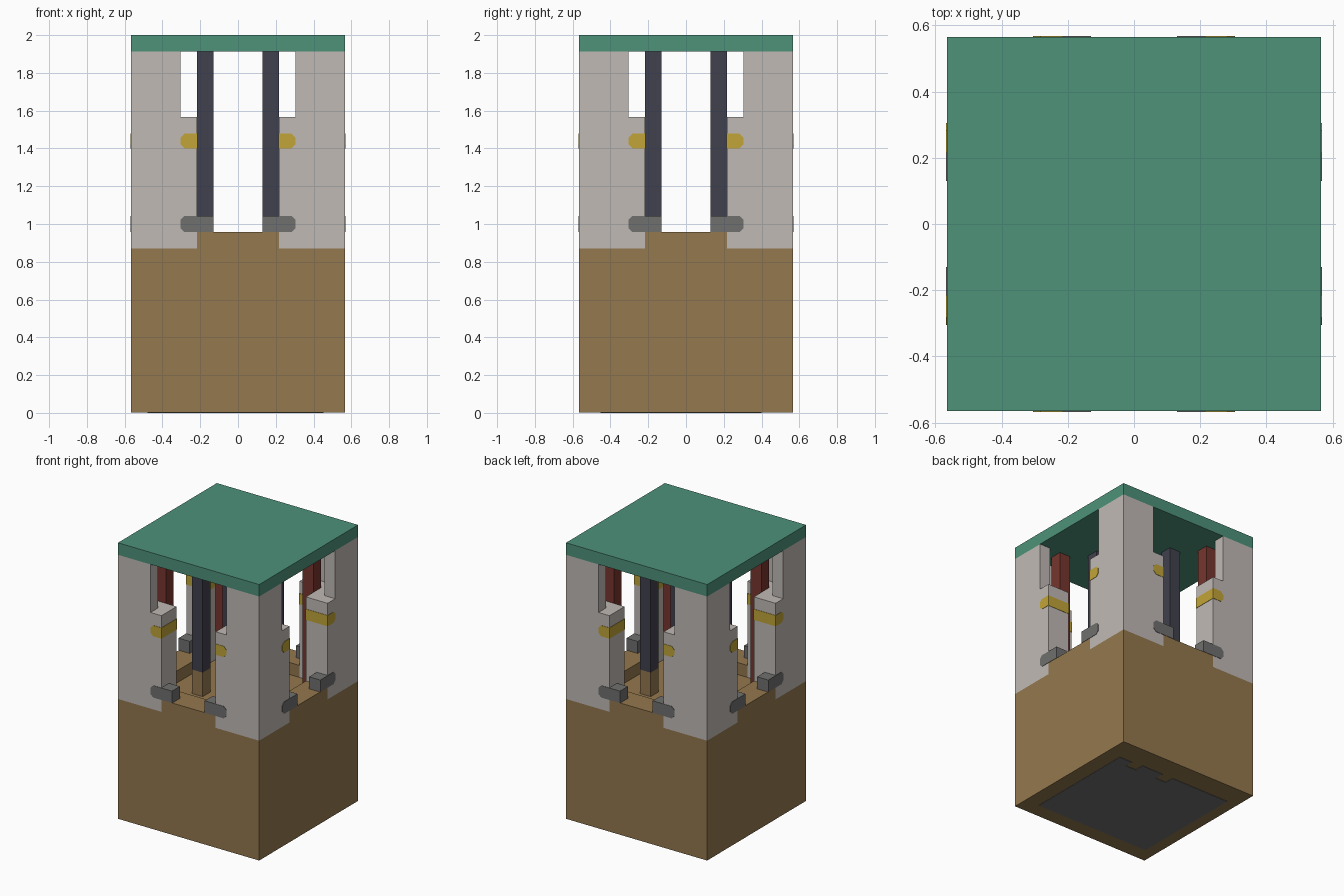
import bpy
import bmesh

U = 2 / 23  # grid unit: the model is 23 units tall

cube = bpy.data.objects.get("Cube")
if cube:
    bpy.data.objects.remove(cube, do_unlink=True)


def material(name, rgb):
    lin = [((c / 255 + 0.055) / 1.055) ** 2.4 for c in rgb] + [1]
    m = bpy.data.materials.new(name)
    m.use_nodes = True
    m.diffuse_color = lin
    bsdf = m.node_tree.nodes["Principled BSDF"]
    bsdf.inputs["Base Color"].default_value = lin
    bsdf.inputs["Roughness"].default_value = 0.8
    return m


GREEN = material("green", (78, 146, 122))
BROWN = material("brown", (148, 120, 78))
STONE = material("pale stone", (192, 186, 181))
NAVY = material("dark slate", (65, 65, 77))
RED = material("brick red", (118, 53, 46))
GOLD = material("gold", (193, 165, 56))
GREY = material("iron grey", (112, 112, 111))


def rect(x0, x1, y0, y1):
    return [(x0, y0), (x1, y0), (x1, y1), (x0, y1)]


def ell(inner, outer, thick):
    """Corner outline with two equal arms."""
    k = outer - thick
    return [(inner, k), (k, k), (k, inner), (outer, inner), (outer, outer), (inner, outer)]


def prism(name, mat, outline, lo, hi, upright=False, corners=False, both=False):
    """Extrude an outline up in z, or along y when upright.
    corners mirrors it to all four corners, both adds its diagonal twin."""
    bm = bmesh.new()
    for twin in range(2 if both else 1):
        ends = []
        for t in (lo, hi):
            pts = [(p, t, q) if upright else (p, q, t) for p, q in outline]
            if twin:
                pts = [(y, x, z) for x, y, z in pts]
            ends.append([bm.verts.new([c * U for c in p]) for p in pts])
        a, b = ends
        bm.faces.new(a)
        bm.faces.new(b)
        for i in range(len(a)):
            j = (i + 1) % len(a)
            bm.faces.new((a[i], a[j], b[j], b[i]))
    bmesh.ops.recalc_face_normals(bm, faces=bm.faces)
    mesh = bpy.data.meshes.new(name)
    bm.to_mesh(mesh)
    bm.free()
    mesh.materials.append(mat)
    ob = bpy.data.objects.new(name, mesh)
    bpy.context.collection.objects.link(ob)
    if corners:
        mod = ob.modifiers.new("four corners", "MIRROR")
        mod.use_axis = (True, True, False)
        mod.use_mirror_merge = False
    return ob


# Base block, with the worn patch on its underside
prism("base", BROWN, rect(-6.5, 6.5, -6.5, 6.5), 0.03, 10)
patch = [(-5.5, -5.2), (5.2, -5.2), (5.2, 4.5), (4, 4.5), (4, 3.8), (3, 3.8),
         (3, 4.6), (1, 4.6), (1, 3.8), (0, 3.8), (0, 4.6), (-5.5, 4.6)]
prism("underside_patch", GREY, patch, 0, 0.05)

# Raised rim between the pillars
prism("rim", BROWN, rect(0, 2.5, 4.5, 6.5), 10, 11, corners=True, both=True)

# Corner pillars: thick lower part and thin upper part
prism("pillar_lower", STONE, ell(2.5, 6.5, 2), 10, 18, corners=True)
prism("pillar_upper", STONE, ell(3.5, 6.5, 1), 18, 22, corners=True)

# Bands and clamps on the pillars, with clipped outer ends
E = 0.03


def clipped(x0, x1, z0, z1, r=0.25):
    return [(x0, z0), (x1 - r, z0), (x1, z0 + r), (x1, z1 - r), (x1 - r, z1), (x0, z1)]


prism("gold_band", GOLD, clipped(2.5 - E, 3.5, 16.1, 17), 4.5 - E, 6.5 + E,
      upright=True, corners=True, both=True)
prism("clamp", GREY, clipped(1.5, 3.5, 11, 12), 5.5, 6.5 + E,
      upright=True, corners=True, both=True)

# Inner posts on brown feet, and red posts beside the pillars
prism("inner_post_foot", BROWN, rect(1.5, 2.5, 1.5, 2.5), 10, 12, corners=True)
prism("inner_post", NAVY, rect(1.5, 2.5, 1.5, 2.5), 12, 22, corners=True)
prism("red_post", RED, rect(3.5, 4.5, 3.5, 4.5), 10, 22, corners=True)

# Lid
prism("lid", GREEN, rect(-6.5, 6.5, -6.5, 6.5), 22, 23)
